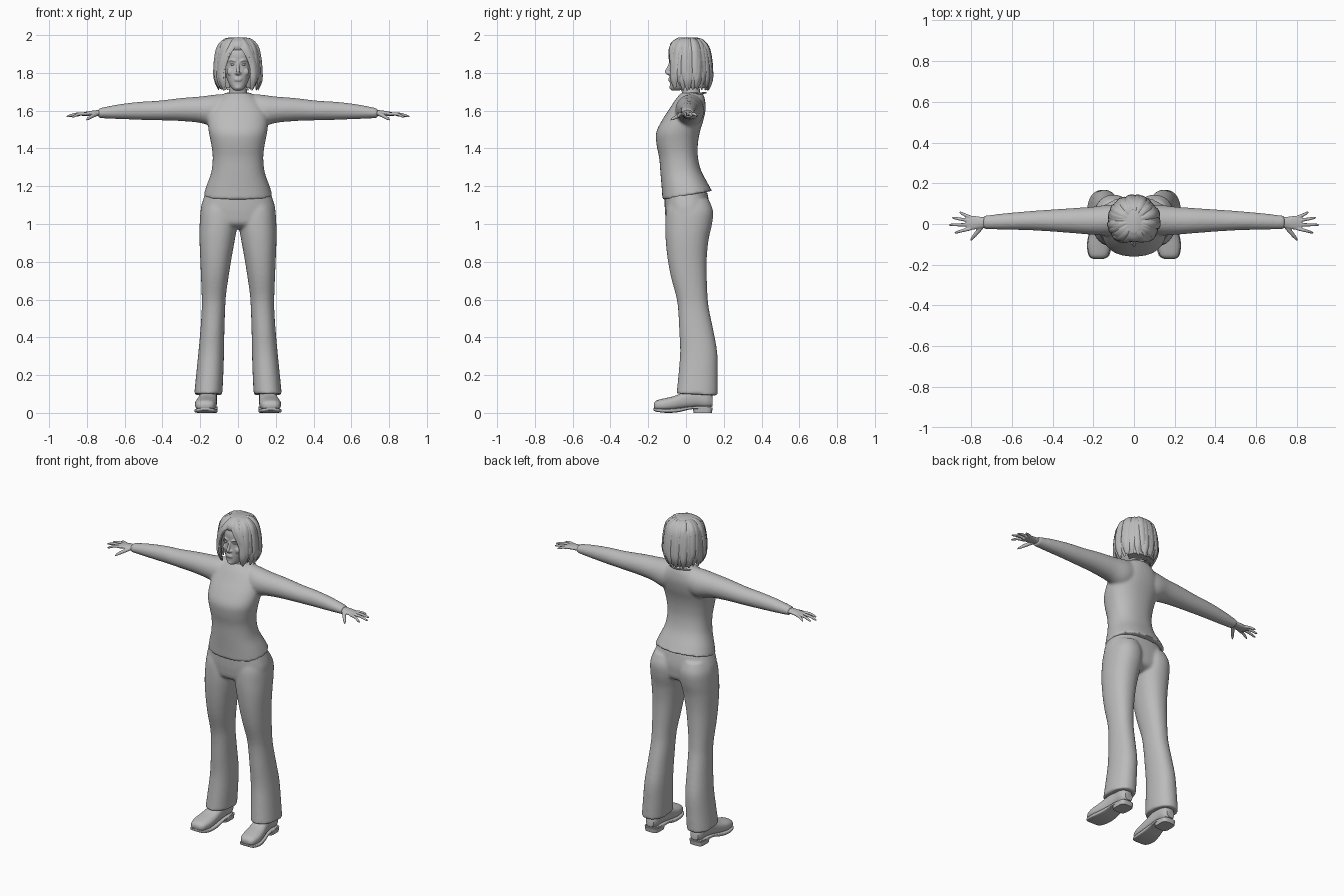
import bpy, bmesh, random
from math import sin, cos, pi, radians, copysign
from mathutils import Vector, Matrix

random.seed(4)
cube = bpy.data.objects.get("Cube")
if cube:
    bpy.data.objects.remove(cube)

GREY = (0.5, 0.5, 0.5, 1)
grey = bpy.data.materials.new("plain grey")
grey.use_nodes = True
grey.diffuse_color = GREY
grey.node_tree.nodes["Principled BSDF"].inputs["Base Color"].default_value = GREY


def spline(rows, sub=4):
    """Smoothly resample a list of number rows."""
    out = []
    last = len(rows) - 1
    for i in range(last):
        before, start, end, after = (rows[max(i - 1, 0)], rows[i],
                                     rows[i + 1], rows[min(i + 2, last)])
        for s in range(sub):
            t = s / sub
            out.append([b + t / 2 * (c - a + t * (2 * a - 5 * b + 4 * c - d + t * (3 * (b - c) + d - a)))
                        for a, b, c, d in zip(before, start, end, after)])
    out.append(list(rows[-1]))
    return out


def skin(bm, rings):
    """Join rings of points into a closed tube."""
    loops = [[bm.verts.new(p) for p in ring] for ring in rings]
    n = len(loops[0])
    for low, high in zip(loops, loops[1:]):
        for i in range(n):
            j = (i + 1) % n
            bm.faces.new((low[i], low[j], high[j], high[i]))
    bm.faces.new(loops[0][::-1])
    bm.faces.new(loops[-1])


def loft(bm, axis, rows, power=2.0, n=36, side=1, tilt=0.0):
    """Rows hold position, then the low and high limits across the other two axes."""
    rings = []
    path = spline(rows)
    for k, (pos, a_lo, a_hi, b_lo, b_hi) in enumerate(path):
        fade = (1 - k / (len(path) - 1)) ** 2
        ring = []
        for i in range(n):
            c, s = cos(2 * pi * i / n), sin(2 * pi * i / n)
            a = (a_lo + a_hi + (a_hi - a_lo) * copysign(abs(c) ** (2 / power), c)) / 2
            b = (b_lo + b_hi + (b_hi - b_lo) * copysign(abs(s) ** (2 / power), s)) / 2
            x, y, z = {"x": (pos, a, b), "y": (a, pos, b), "z": (a, b, pos + tilt * b * fade)}[axis]
            ring.append((x * side, y, z))
        rings.append(ring)
    skin(bm, rings)


def symmetric(rows):
    """Expand position, half width, front, back into loft rows."""
    return [(z, -w, w, front, back) for z, w, front, back in rows]


def tube(bm, rows, centre, flat=1.0, n=8):
    """Sweep a tapered, flattened section along rows of x, y, z, radius."""
    path = spline(rows)
    points = [Vector(r[:3]) for r in path]
    rings = []
    for k, p in enumerate(points):
        along = points[min(k + 1, len(points) - 1)] - points[max(k - 1, 0)]
        wide = along.cross(p - Vector(centre)).normalized()
        thick = wide.cross(along).normalized() * flat
        r = max(path[k][3], 0.001)
        rings.append([p + r * (wide * cos(2 * pi * i / n) + thick * sin(2 * pi * i / n)) for i in range(n)])
    skin(bm, rings)


def ball(bm, place, size):
    matrix = Matrix.Translation(place) @ Matrix.Diagonal((*size, 1))
    bmesh.ops.create_uvsphere(bm, u_segments=16, v_segments=10, radius=1, matrix=matrix)


def finish(bm, name, voxel=0.0):
    """Make the object; a voxel size blends its pieces into one surface."""
    bmesh.ops.recalc_face_normals(bm, faces=bm.faces)
    mesh = bpy.data.meshes.new(name)
    bm.to_mesh(mesh)
    bm.free()
    mesh.materials.append(grey)
    obj = bpy.data.objects.new(name, mesh)
    bpy.context.collection.objects.link(obj)
    bpy.ops.object.select_all(action="DESELECT")
    obj.select_set(True)
    bpy.context.view_layer.objects.active = obj
    bpy.ops.object.shade_smooth_by_angle(angle=radians(50))
    if voxel:
        blend = obj.modifiers.new("blend", "REMESH")
        blend.mode = "VOXEL"
        blend.voxel_size = voxel
        blend.use_smooth_shade = True
        relax = obj.modifiers.new("relax", "SMOOTH")
        relax.factor = 0.5
        relax.iterations = 6


# Sweater: torso and sleeves blended together
bm = bmesh.new()
loft(bm, "z", symmetric([
    (1.15, .183, -.125, .138), (1.2, .168, -.128, .115), (1.28, .141, -.135, .078),
    (1.36, .134, -.142, .062), (1.43, .143, -.156, .064), (1.49, .155, -.158, .075),
    (1.55, .16, -.128, .093), (1.61, .148, -.088, .104), (1.66, .11, -.055, .1),
    (1.695, .065, -.025, .088)]), power=2.3, tilt=.18)
for side in (1, -1):
    loft(bm, "x", [
        (.05, -.03, .09, 1.53, 1.69), (.12, -.055, .095, 1.515, 1.685), (.2, -.053, .085, 1.535, 1.675),
        (.3, -.045, .078, 1.545, 1.667), (.42, -.036, .07, 1.549, 1.653), (.53, -.03, .062, 1.552, 1.646),
        (.64, -.028, .052, 1.556, 1.632), (.74, -.024, .04, 1.561, 1.612)], side=side)
finish(bm, "sweater", voxel=.008)

# Scooped collar band
bm = bmesh.new()
collar = []
for i in range(25):
    a = 2 * pi * i / 24
    front = (1 + cos(a)) / 2
    collar.append((.076 * sin(a), .014 - .084 * cos(a) + .006 * (1 - front),
                   1.695 - .068 * front ** 1.5, .005))
tube(bm, collar, (0, .01, 1.5))
finish(bm, "collar")

# Trousers: hips and flared legs blended together
bm = bmesh.new()
loft(bm, "z", symmetric([
    (.975, .1, -.06, .07), (1.0, .185, -.1, .115), (1.05, .198, -.11, .125),
    (1.1, .194, -.113, .125), (1.17, .17, -.113, .112)]), power=2.4)
for side in (1, -1):
    loft(bm, "z", [
        (.1, .083, .232, -.05, .168), (.2, .078, .222, -.04, .168), (.32, .074, .21, -.031, .166),
        (.44, .072, .199, -.036, .145), (.55, .068, .192, -.042, .122), (.62, .064, .192, -.053, .114),
        (.72, .05, .196, -.08, .11), (.82, .034, .2, -.098, .11), (.92, .016, .204, -.108, .12),
        (1.0, .003, .203, -.11, .138), (1.07, .005, .197, -.105, .143), (1.13, .02, .175, -.09, .12)],
        power=2.2, side=side, tilt=-.05)
finish(bm, "trousers", voxel=.008)

# Shoes with sole and heel
for side, label in ((1, "left"), (-1, "right")):
    bm = bmesh.new()
    loft(bm, "y", [
        (-.17, .15, .2, .025, .05), (-.155, .128, .219, .014, .066), (-.11, .115, .228, .01, .078),
        (-.06, .112, .222, .014, .09), (0, .112, .208, .022, .115), (.06, .112, .2, .028, .14),
        (.11, .114, .198, .025, .13), (.14, .13, .182, .035, .09)], power=2.5, side=side)
    loft(bm, "y", [
        (-.172, .15, .2, .014, .026), (-.155, .122, .223, .006, .024), (-.1, .11, .231, 0, .022),
        (-.04, .108, .22, .004, .026), (.02, .11, .206, .018, .034), (.07, .108, .204, .02, .036),
        (.13, .125, .19, .02, .036)], power=5, side=side)
    loft(bm, "z", [(0, .113, .2, .04, .137), (.028, .11, .203, .035, .141)], power=4, side=side)
    finish(bm, label + "_shoe")

# Hands: palm, four fingers and a lowered thumb
FINGERS = [(.032, .86, .056, 1.574), (.016, .895, .03, 1.572), (-.004, .91, -.004, 1.57), (-.022, .882, -.042, 1.568)]
for side, label in ((1, "left"), (-1, "right")):
    bm = bmesh.new()
    loft(bm, "x", [
        (.72, -.016, .034, 1.57, 1.606), (.755, -.022, .036, 1.573, 1.602),
        (.79, -.028, .04, 1.572, 1.597), (.825, -.026, .038, 1.572, 1.59)], n=20, side=side)
    for root, x, y, z in FINGERS:
        tube(bm, [(side * .8, root, 1.583, .009), (side * (.8 + x) / 2, (root + y) / 2, 1.582, .0085),
                  (side * (x - .008), y, z, .006), (side * x, y, z, .002)], (side * .8, 0, 0))
    tube(bm, [(side * .745, -.008, 1.585, .012), (side * .77, -.04, 1.572, .011),
              (side * .793, -.068, 1.558, .008), (side * .803, -.082, 1.55, .003)], (side * .7, 0, 0))
    finish(bm, label + "_hand", voxel=.003)

# Neck and head with brows, nose and lips
bm = bmesh.new()
loft(bm, "z", symmetric([
    (1.62, .08, -.06, .08), (1.67, .06, -.03, .08), (1.7, .048, -.022, .075),
    (1.75, .046, -.03, .07), (1.8, .045, -.03, .07)]))
loft(bm, "z", symmetric([
    (1.707, .018, -.076, -.035), (1.72, .034, -.084, .0), (1.75, .052, -.086, .05),
    (1.79, .064, -.087, .085), (1.84, .07, -.084, .1), (1.9, .071, -.086, .1),
    (1.945, .056, -.065, .08), (1.97, .03, -.03, .05)]), power=2.3)
tube(bm, [(0, -.082, 1.855, .007), (0, -.092, 1.83, .008), (0, -.103, 1.805, .01), (0, -.09, 1.793, .008)], (0, 0, 1.8))
for side in (1, -1):
    ball(bm, (side * .011, -.09, 1.799), (.008, .008, .006))
    ball(bm, (side * .04, -.066, 1.805), (.02, .014, .02))
    tube(bm, [(side * .012, -.087, 1.86, .004), (side * .032, -.083, 1.868, .005), (side * .053, -.064, 1.862, .003)], (0, 0, 1.8))
for z in (1.761, 1.77):
    ball(bm, (0, -.086, z), (.021, .008, .005))
ball(bm, (0, -.078, 1.722), (.016, .011, .011))
finish(bm, "head", voxel=.004)

# Eyes
bm = bmesh.new()
for side in (1, -1):
    ball(bm, (side * .029, -.076, 1.845), (.012, .008, .006))
finish(bm, "eyes")

# Hair: inner cap covered by overlapping locks that part on top
bm = bmesh.new()
loft(bm, "z", symmetric([
    (1.72, .085, .01, .11), (1.76, .1, 0, .118), (1.82, .108, -.02, .123), (1.88, .108, -.045, .125),
    (1.93, .097, -.085, .117), (1.965, .072, -.075, .095), (1.987, .035, -.04, .06)]))
LOCK = [(1.984, .2, .3), (1.972, .58, .8), (1.935, .86, 1), (1.88, .98, 1),
        (1.82, 1.03, 1), (1.765, 1.03, .85), (1.715, .9, .2)]
for layer in range(2):
    for step in range(15):
        for side in (1, -1):
            angle = radians(8 + 11.8 * step + 6 * layer)
            bulk = random.uniform(.94, 1.02)
            swing = random.uniform(-.12, .12)
            drop = random.uniform(-.008, .022)
            rows = []
            for k, (z, spread, width) in enumerate(LOCK):
                t = k / (len(LOCK) - 1)
                sweep = max(0, radians(46) - angle) * min(1, (1.7 * t) ** 2)
                a = angle + sweep + swing * t * t
                rows.append((side * .118 * spread * bulk * sin(a) - .004 * (1 - t),
                             .016 - .115 * spread * bulk * cos(a),
                             z + drop * t, .021 * width))
            tube(bm, rows, (0, .016, 1.82), flat=.45)
finish(bm, "hair")
